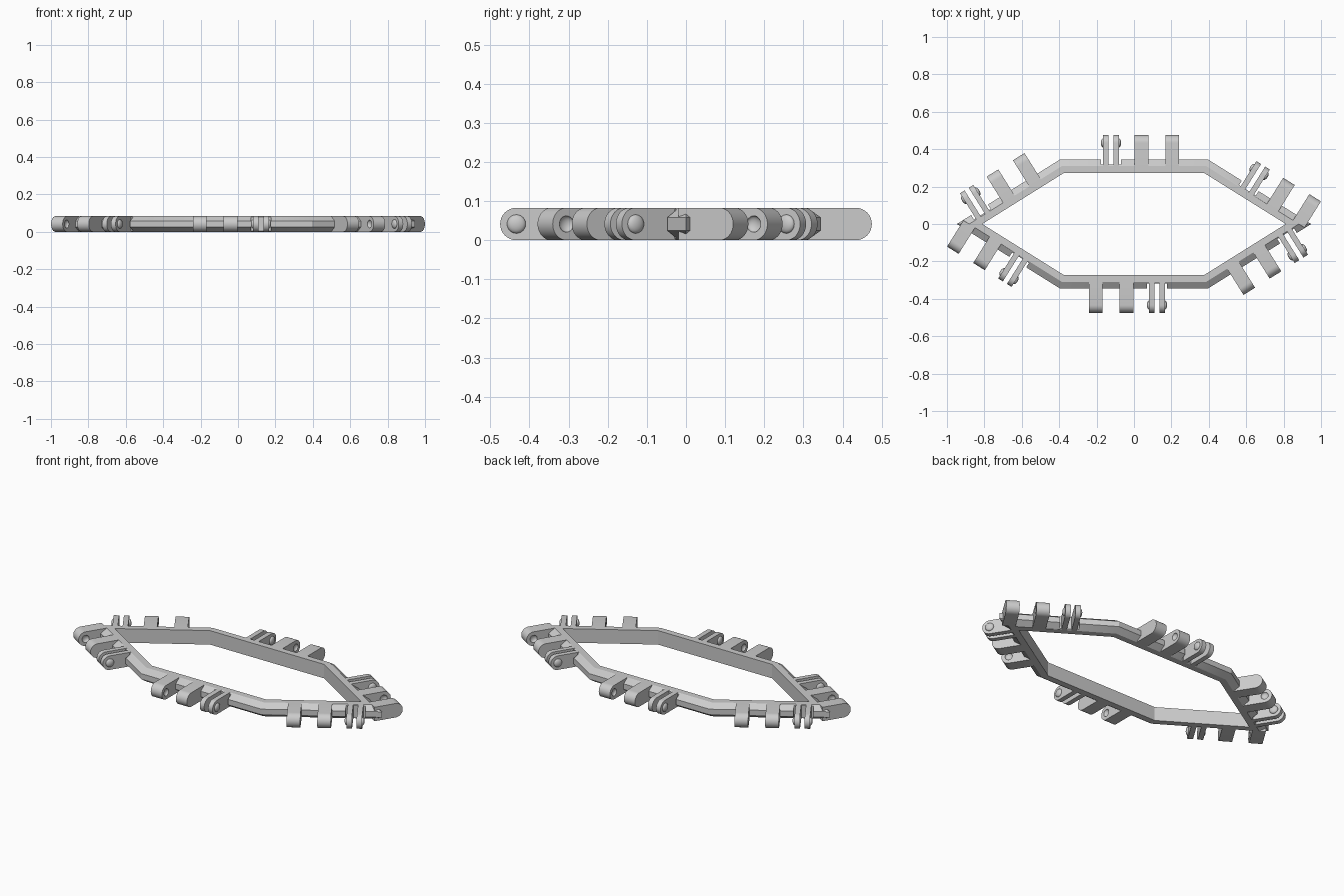
import bpy, bmesh, math
from mathutils import Matrix, Vector

if "Cube" in bpy.data.objects:
    bpy.data.objects.remove(bpy.data.objects["Cube"])

HEIGHT = 0.083
RADIUS = HEIGHT / 2
TILT = 32            # slope of the four end bars, degrees
REACH = 0.13         # how far lugs stand out from the bar
CHAMFER = 0.035
LUG_W, PITCH = 0.073, 0.165

grey = bpy.data.materials.new("plain grey")
grey.use_nodes = True
colour = (0.6, 0.6, 0.6, 1)
grey.diffuse_color = colour
grey.node_tree.nodes["Principled BSDF"].inputs["Base Color"].default_value = colour

# Each bar: name, azimuth of its outward normal, outer distance, first lug position
BARS = [
    ("back_left", 90 - TILT, 0.502, 0.582),
    ("back", 90, 0.345, 0.04),
    ("back_right", 90 + TILT, 0.502, -0.497),
    ("front_right", 270 - TILT, 0.502, 0.582),
    ("front", 270, 0.345, 0.04),
    ("front_left", 270 + TILT, 0.502, -0.497),
]


def to_mesh(bm, name):
    bmesh.ops.recalc_face_normals(bm, faces=bm.faces)
    mesh = bpy.data.meshes.new(name)
    bm.to_mesh(mesh)
    bm.free()
    return mesh


def add_object(mesh, name, matrix=None):
    obj = bpy.data.objects.new(name, mesh)
    bpy.context.scene.collection.objects.link(obj)
    if matrix:
        obj.matrix_world = matrix
    return obj


def finish(mesh):
    mesh.materials.clear()
    mesh.materials.append(grey)
    mesh.shade_smooth()
    mesh.set_sharp_from_angle(angle=math.radians(30))
    return mesh


def cut(mesh, cutter_mesh):
    """Subtract one mesh from another and return the result."""
    body = add_object(mesh, "body")
    cutter = add_object(cutter_mesh, "cutter")
    cutter.hide_render = True
    mod = body.modifiers.new("cut", "BOOLEAN")
    mod.operation, mod.solver, mod.object = "DIFFERENCE", "EXACT", cutter
    bpy.context.view_layer.update()
    deps = bpy.context.evaluated_depsgraph_get()
    result = bpy.data.meshes.new_from_object(body.evaluated_get(deps))
    for obj in (body, cutter):
        bpy.data.objects.remove(obj)
    return result


def tab(x0, x1):
    """Tab with a rounded outer end; y = 0 is the outer face of the bar."""
    bm = bmesh.new()
    outline = [(-CHAMFER, 0)]
    for i in range(17):
        a = -math.pi / 2 + math.pi * i / 16
        outline.append((REACH - RADIUS + RADIUS * math.cos(a),
                        RADIUS + RADIUS * math.sin(a)))
    outline.append((-CHAMFER, HEIGHT))
    face = bm.faces.new([bm.verts.new((x0, y, z)) for y, z in outline])
    ext = bmesh.ops.extrude_face_region(bm, geom=[face])
    moved = [v for v in ext["geom"] if isinstance(v, bmesh.types.BMVert)]
    bmesh.ops.translate(bm, verts=moved, vec=(x1 - x0, 0, 0))
    return to_mesh(bm, "tab")


def button(x, radius, depth):
    """Flattened ball on the pivot axis of a tab."""
    bm = bmesh.new()
    place = Matrix.Translation((x, REACH - RADIUS, RADIUS))
    squash = Matrix.Diagonal((depth, radius, radius, 1))
    turn = Matrix.Rotation(math.pi / 2, 4, "Y")
    bmesh.ops.create_uvsphere(bm, u_segments=24, v_segments=12, radius=1,
                              matrix=place @ squash @ turn)
    return to_mesh(bm, "button")


def bar_matrix(azimuth, dist):
    return (Matrix.Rotation(math.radians(azimuth - 90), 4, "Z")
            @ Matrix.Translation((0, dist, 0)))


def corner(a, b, offset):
    """Where the offset lines of two neighbouring bars meet."""
    n1, n2 = [Vector((math.cos(math.radians(s[1])), math.sin(math.radians(s[1]))))
              for s in (a, b)]
    lines = Matrix((n1, n2))
    return lines.inverted() @ Vector((a[2] + offset, b[2] + offset))


# Hexagonal frame: chamfered outside, flat inside, mitred corners
section = [(-0.072, 0), (-CHAMFER, 0), (0, 0.025), (0, 0.058),
           (-CHAMFER, HEIGHT), (-0.072, HEIGHT)]
bm = bmesh.new()
rings = []
for i, bar in enumerate(BARS):
    ring = []
    for offset, z in section:
        p = corner(bar, BARS[(i + 1) % 6], offset)
        ring.append(bm.verts.new((p.x, p.y, z)))
    rings.append(ring)
for i in range(6):
    a, b = rings[i], rings[(i + 1) % 6]
    for j in range(6):
        k = (j + 1) % 6
        bm.faces.new((a[j], a[k], b[k], b[j]))
frame_mesh = to_mesh(bm, "frame")

# Shallow notches in the frame behind each clip
bm = bmesh.new()
for name, azimuth, dist, start in BARS:
    bmesh.ops.create_cube(bm, size=1, matrix=bar_matrix(azimuth, dist)
                          @ Matrix.Translation((start - 0.163, 0, RADIUS))
                          @ Matrix.Diagonal((0.106, 0.056, 0.2, 1)))
add_object(finish(cut(frame_mesh, to_mesh(bm, "notches"))), "frame")

# Shared parts: lugs with a dimple on the facing sides, clip plates, domes
half = LUG_W / 2
lugs = [finish(cut(tab(-half, half), button(side * half, 0.021, 0.012)))
        for side in (1, -1)]
plates = [finish(tab(*span)) for span in ((-0.042, -0.013), (0.013, 0.042))]
domes = [finish(button(side * 0.042, 0.024, 0.012)) for side in (-1, 1)]

# Two lugs and one clip on every bar
for name, azimuth, dist, start in BARS:
    base = bar_matrix(azimuth, dist)
    clip = base @ Matrix.Translation((start - 0.163, 0, 0))
    for i in range(2):
        add_object(lugs[i], f"{name}_lug_{i + 1}",
                   base @ Matrix.Translation((start + i * PITCH, 0, 0)))
        add_object(plates[i], f"{name}_clip_plate_{i + 1}", clip)
        add_object(domes[i], f"{name}_clip_dome_{i + 1}", clip)
